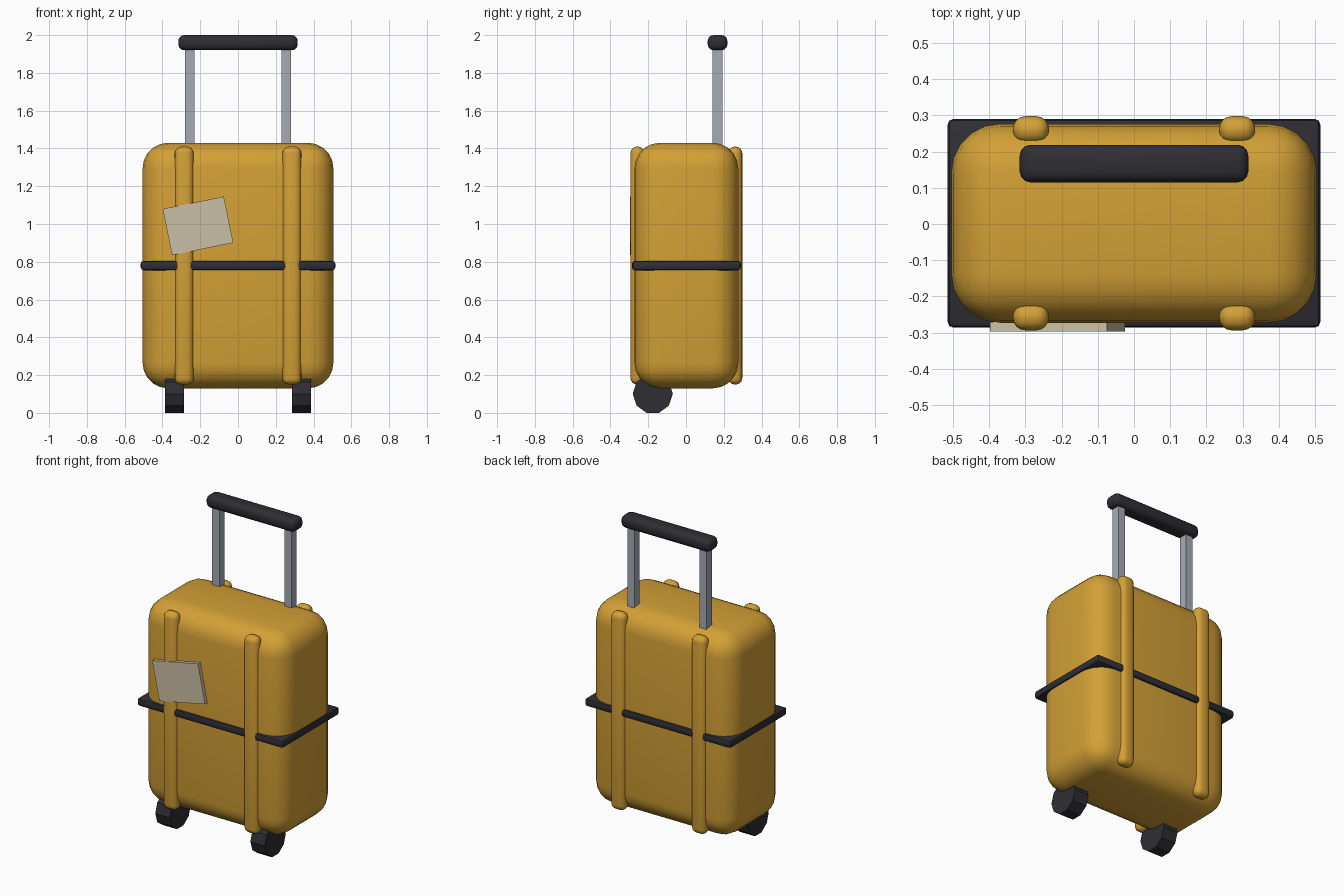
import bpy, math

default = bpy.data.objects.get("Cube")
if default:
    bpy.data.objects.remove(default, do_unlink=True)


def material(name, rgb):
    m = bpy.data.materials.new(name)
    m.use_nodes = True
    color = (*rgb, 1)
    m.diffuse_color = color
    bsdf = m.node_tree.nodes["Principled BSDF"]
    bsdf.inputs["Base Color"].default_value = color
    bsdf.inputs["Roughness"].default_value = 0.6
    return m


OCHRE = material("ochre shell", (0.65, 0.35, 0.036))
BLACK = material("black rubber", (0.027, 0.027, 0.034))
METAL = material("grey metal", (0.38, 0.41, 0.46))
PAPER = material("cream paper", (0.60, 0.53, 0.38))


def box(name, center, size, mat, bevel=0, segments=3, tilt=0):
    """Box with optional rounded edges and a tilt about the y axis."""
    bpy.ops.mesh.primitive_cube_add(size=1, location=center)
    ob = bpy.context.object
    ob.name = name
    ob.scale = size
    bpy.ops.object.transform_apply(location=False, rotation=False, scale=True)
    ob.rotation_euler.y = tilt
    ob.data.materials.append(mat)
    if bevel:
        mod = ob.modifiers.new("rounding", "BEVEL")
        mod.width = bevel
        mod.segments = segments
        mod.limit_method = "NONE"
        bpy.ops.object.modifier_apply(modifier=mod.name)
        bpy.ops.object.shade_smooth_by_angle(angle=math.radians(40))
    return ob


# Shell and the strap around it
box("shell", (0, 0.002, 0.78), (1.01, 0.55, 1.3), OCHRE, 0.135, 5)
box("strap", (0, 0.002, 0.78), (1.03, 0.576, 0.05), BLACK, 0.015, 2)

for side, s in (("left", 1), ("right", -1)):
    # Raised ribs on the front and back
    for face, f in (("front", -1), ("back", 1)):
        box(f"{face}_{side}_rib", (s * 0.285, f * 0.259 + 0.002, 0.78),
            (0.1, 0.074, 1.26), OCHRE, 0.035, 4)

    # Telescopic poles
    box(f"{side}_pole", (s * 0.255, 0.166, 1.62), (0.05, 0.052, 0.64), METAL)

    # Ten-sided wheels
    bpy.ops.mesh.primitive_cylinder_add(
        vertices=10, radius=0.106, depth=0.102,
        location=(s * 0.336, -0.176, 0.101), rotation=(0, math.pi / 2, 0))
    wheel = bpy.context.object
    wheel.name = f"{side}_wheel"
    # Spin so that a flat side rests on the ground
    wheel.rotation_euler = (math.radians(18 - 18), math.pi / 2, 0)
    wheel.data.materials.append(BLACK)

# Grip across the poles
box("grip", (0, 0.167, 1.96), (0.632, 0.104, 0.08), BLACK, 0.03, 3)

# Tilted paper label
box("label", (-0.212, -0.284, 0.99), (0.33, 0.025, 0.25), PAPER,
    tilt=math.radians(-11.5))
